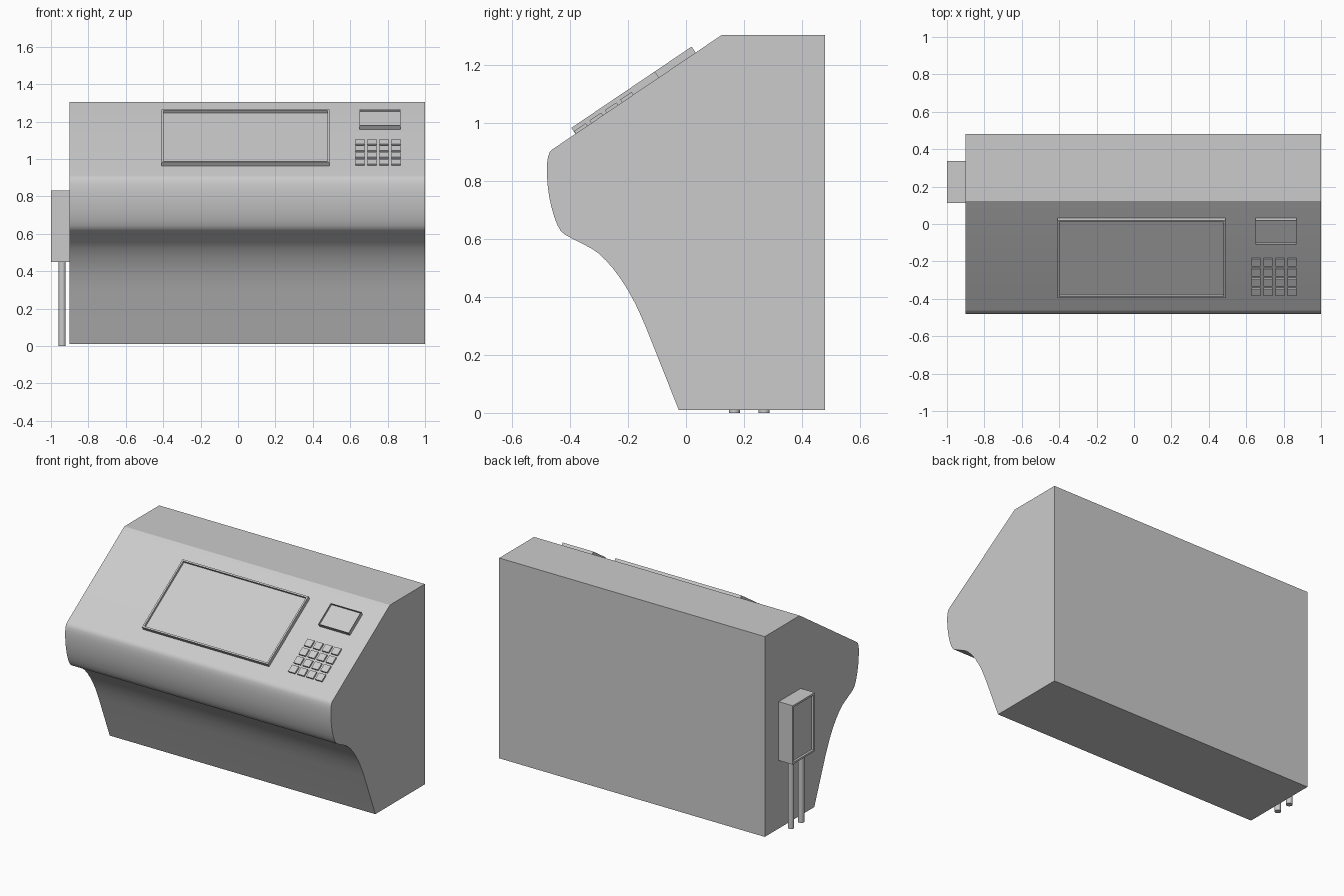
import bpy, bmesh, math
from mathutils import Matrix, Vector

if "Cube" in bpy.data.objects:
    bpy.data.objects.remove(bpy.data.objects["Cube"])


def finish(bm, name, smooth=False):
    bmesh.ops.recalc_face_normals(bm, faces=bm.faces[:])
    mesh = bpy.data.meshes.new(name)
    bm.to_mesh(mesh)
    bm.free()
    obj = bpy.data.objects.new(name, mesh)
    bpy.context.collection.objects.link(obj)
    if smooth:
        bpy.ops.object.select_all(action='DESELECT')
        obj.select_set(True)
        bpy.context.view_layer.objects.active = obj
        bpy.ops.object.shade_smooth_by_angle(angle=math.radians(30))
    return obj


def slab(name, lo, hi, frame=None, border=0, depth=0):
    """Box between two corners in a local frame, with an optional recess in its local +z face."""
    frame = frame or Matrix.Identity(4)
    lo, hi = Vector(lo), Vector(hi)
    bm = bmesh.new()
    bmesh.ops.create_cube(bm, size=1, matrix=Matrix.Translation((lo + hi) / 2)
                          @ Matrix.Diagonal((*(hi - lo), 1)))
    if border:
        bm.normal_update()
        top = max(bm.faces, key=lambda f: f.calc_center_median().z)
        bmesh.ops.inset_region(bm, faces=[top], thickness=border)
        inner = bmesh.ops.extrude_discrete_faces(bm, faces=[top])['faces'][0]
        bmesh.ops.translate(bm, verts=inner.verts[:], vec=(0, 0, -depth))
        bmesh.ops.remove_doubles(bm, verts=bm.verts[:], dist=1e-6)
    bm.transform(frame)
    return finish(bm, name)


# cabinet body: side profile (y, z) extruded along x
profile = [(0.48, 0.01), (0.48, 1.305), (0.124, 1.305), (-0.459, 0.911),
           (-0.470, 0.901), (-0.476, 0.885), (-0.480, 0.86), (-0.480, 0.82),
           (-0.477, 0.78), (-0.472, 0.745), (-0.465, 0.712), (-0.455, 0.677),
           (-0.443, 0.646), (-0.432, 0.628), (-0.418, 0.615),
           (-0.325, 0.567), (-0.300, 0.549), (-0.275, 0.525), (-0.250, 0.496),
           (-0.225, 0.462), (-0.200, 0.423), (-0.176, 0.379),
           (-0.155, 0.334), (-0.136, 0.29), (-0.025, 0.01)]
bm = bmesh.new()
side = bm.faces.new([bm.verts.new((-0.9, y, z)) for y, z in profile])
ext = bmesh.ops.extrude_face_region(bm, geom=[side])['geom']
bmesh.ops.translate(bm, vec=(1.9, 0, 0),
                    verts=[v for v in ext if isinstance(v, bmesh.types.BMVert)])
# the extruded-from face becomes the left cap
if not any(abs(f.calc_center_median().x + 0.9) < 1e-5 for f in bm.faces):
    bmesh.ops.holes_fill(bm, edges=bm.edges[:], sides=0)
finish(bm, "cabinet_body", smooth=True)

# sloped control panel frame: local y runs up the slope, local z points out of it
slope = (Matrix.Translation((0, -0.472, 0.902))
         @ Matrix.Rotation(math.atan2(0.394, 0.583), 4, 'X'))

# main screen and small display
slab("main_screen", (-0.41, 0.109, -0.005), (0.49, 0.61, 0.025), slope, 0.015, 0.014)
slab("small_display", (0.65, 0.455, -0.005), (0.868, 0.61, 0.025), slope, 0.004, 0.012)

# keypad
for row in range(4):
    for col in range(4):
        x, t = 0.653 + col * 0.0643, 0.135 + row * 0.064
        slab(f"key_{row}_{col}", (x - 0.024, t - 0.024, -0.005),
             (x + 0.024, t + 0.024, 0.011), slope)

# side box: local z points to -x
left = Matrix.Rotation(math.radians(-90), 4, 'Y')
left = Matrix(((0, 0, -1, 0), (-1, 0, 0, 0), (0, 1, 0, 0), (0, 0, 0, 1)))
slab("side_box", (-0.338, 0.45, 0.895), (-0.113, 0.83, 1.0), left, 0.018, 0.014)

# conduit pipes from side box to floor
for i, y in enumerate((0.167, 0.27)):
    bm = bmesh.new()
    bmesh.ops.create_cone(bm, cap_ends=True, segments=24, radius1=0.019, radius2=0.019,
                          depth=0.46, matrix=Matrix.Translation((-0.94, y, 0.23)))
    finish(bm, f"conduit_pipe_{i}", smooth=True)
